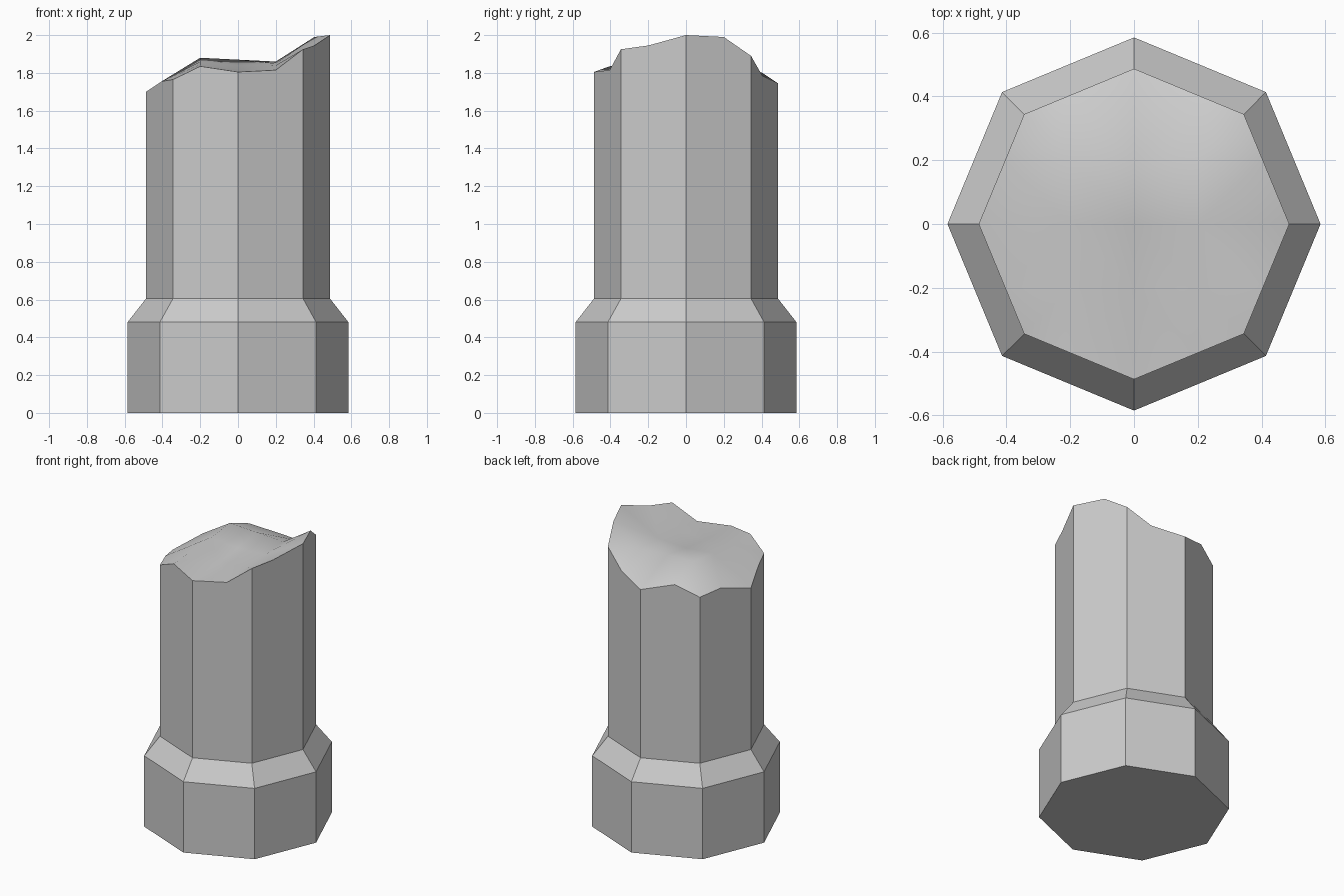
import bpy, bmesh
from math import cos, sin, pi
from mathutils import Vector
from mathutils.geometry import delaunay_2d_cdt

if "Cube" in bpy.data.objects:
    bpy.data.objects.remove(bpy.data.objects["Cube"])

SIDES = 8
bm = bmesh.new()


def ring(radius, z):
    return [bm.verts.new((radius * cos(i * 2 * pi / SIDES), radius * sin(i * 2 * pi / SIDES), z))
            for i in range(SIDES)]


# Octagonal foot and sloped collar
rings = [ring(0.585, 0), ring(0.585, 0.48), ring(0.487, 0.605)]
bm.faces.new(rings[0][::-1])
for lo, hi in zip(rings, rings[1:]):
    for i in range(SIDES):
        j = (i + 1) % SIDES
        bm.faces.new((lo[i], lo[j], hi[j], hi[i]))

# Jagged rim: a height at each corner, and one break point along each side
corner_z = [2.0, 1.89, 1.745, 1.73, 1.70, 1.765, 1.805, 1.925]
break_z = [1.99, 1.785, 1.80, 1.755, 1.755, 1.835, 1.815, 1.945]
break_t = [0.58, 0.42] * 4
base = rings[-1]
rim = []
for i in range(SIDES):
    a, b = base[i].co, base[(i + 1) % SIDES].co
    m = a.lerp(b, break_t[i] if i % 2 == 0 else 0.42)
    rim.append(bm.verts.new((a.x, a.y, corner_z[i])))
    rim.append(bm.verts.new((m.x, m.y, break_z[i])))

# Shaft walls
n = len(rim)
for i in range(SIDES):
    j = (i + 1) % SIDES
    bm.faces.new((base[i], base[j], rim[(2 * i + 2) % n], rim[2 * i + 1], rim[2 * i]))

# Uneven broken surface, rows from front to back
heights = [[1.845, 1.82, 1.84], [1.86, 1.84, 1.85], [1.88, 1.87, 1.86]]
inner = [bm.verts.new((0.2 * (c - 1), 0.2 * (r - 1), z))
         for r, row in enumerate(heights) for c, z in enumerate(row)]
pts = rim + inner
flat = [Vector((v.co.x, v.co.y)) for v in pts]
# the outline is listed as one face so only its inside is filled
res = delaunay_2d_cdt(flat, [], [list(range(n))], 1, 1e-6)
top = []
for tri in res[2]:
    top.append(bm.faces.new([pts[res[3][k][0]] for k in tri]))
for f in top:
    f.smooth = True
for i in range(n):
    e = bm.edges.get((rim[i], rim[(i + 1) % n]))
    if e:
        e.smooth = False

bmesh.ops.recalc_face_normals(bm, faces=bm.faces)
mesh = bpy.data.meshes.new("broken_column")
bm.to_mesh(mesh)
bm.free()
bpy.context.collection.objects.link(bpy.data.objects.new("broken_column", mesh))
